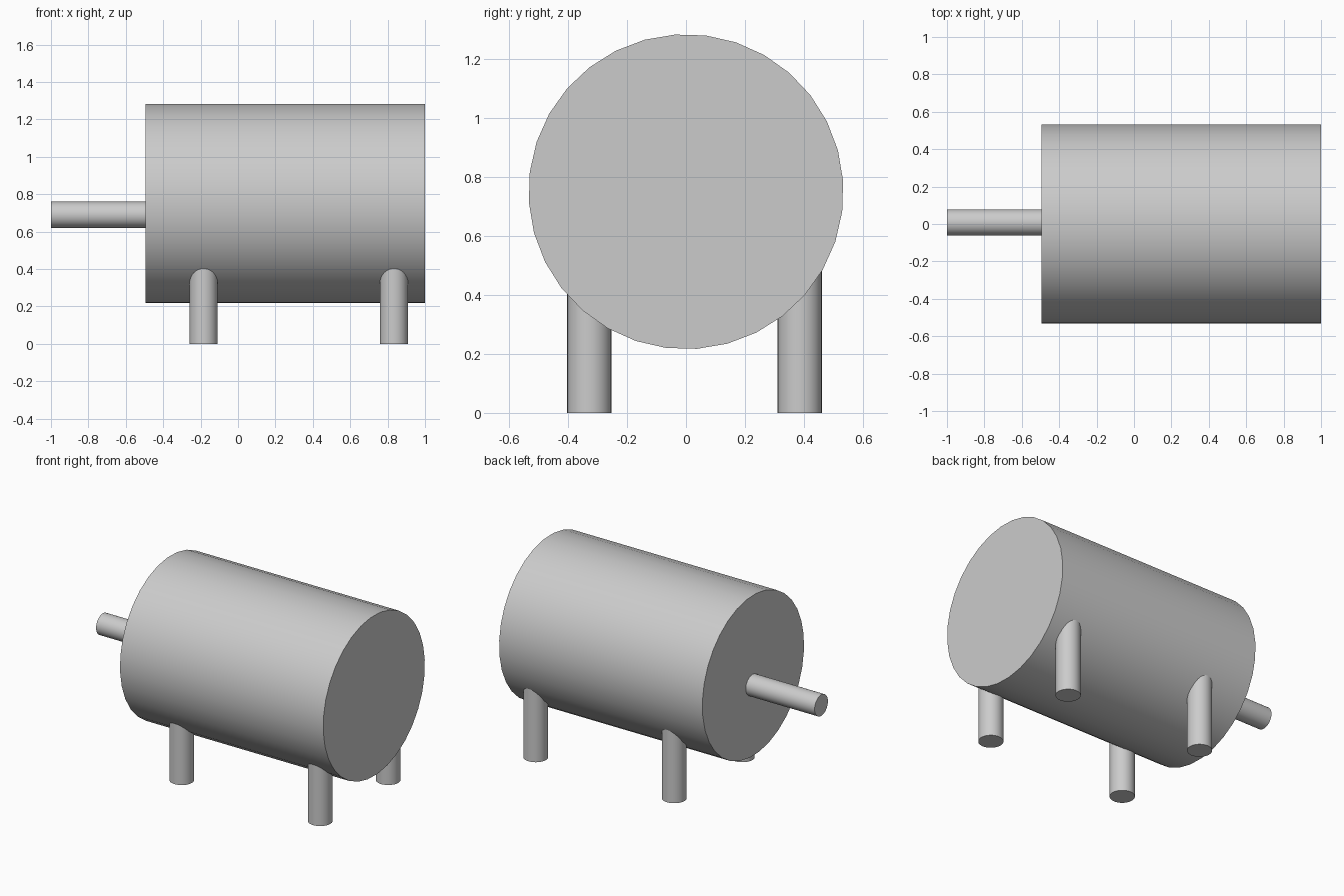
import bpy
from math import pi, radians
from mathutils import Matrix

cube = bpy.data.objects.get("Cube")
if cube:
    bpy.data.objects.remove(cube, do_unlink=True)

grey = bpy.data.materials.new("light_grey")
grey.use_nodes = True
colour = (0.6, 0.6, 0.6, 1)
grey.diffuse_color = colour
grey.node_tree.nodes["Principled BSDF"].inputs["Base Color"].default_value = colour


def cylinder(name, radius, length, centre, along_x=False, roll=0):
    """Smooth-sided cylinder with flat caps, upright or lying along x."""
    bpy.ops.mesh.primitive_cylinder_add(vertices=32, radius=radius, depth=length)
    obj = bpy.context.object
    obj.name = name
    turn = Matrix.Rotation(roll, 4, "Z")
    if along_x:
        turn = Matrix.Rotation(pi / 2, 4, "Y") @ turn
    obj.data.transform(turn)
    obj.location = centre
    obj.data.materials.append(grey)
    bpy.ops.object.shade_smooth_by_angle(angle=radians(30))
    return obj


# Barrel body and the rod at its end
cylinder("body", 0.534, 1.494, (0.253, 0, 0.75), True, radians(4))
cylinder("rod", 0.07, 0.6, (-0.7, 0.008, 0.69), True)

# Four legs reaching up into the body
leg_height = 0.52
for end, x in (("right", -0.184), ("left", 0.834)):
    for side, y in (("front", -0.328), ("back", 0.386)):
        cylinder(f"{side}_{end}_leg", 0.075, leg_height, (x, y, leg_height / 2))
